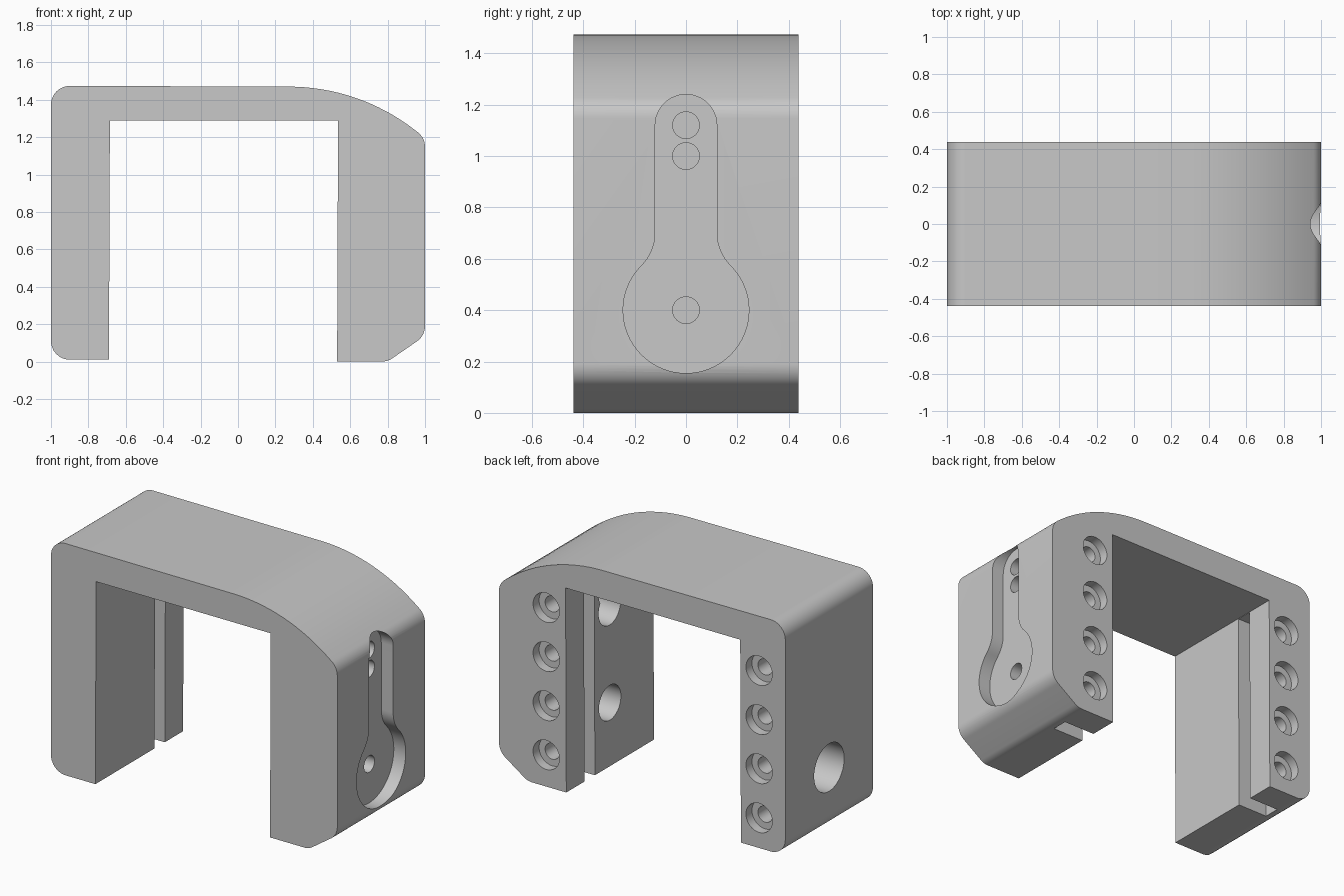
import bpy, bmesh
from math import radians, sin, cos, tan
from mathutils import Vector

cube = bpy.data.objects.get("Cube")
if cube:
    bpy.data.objects.remove(cube, do_unlink=True)

COLOUR = (0.578, 0.578, 0.578, 1)
grey = bpy.data.materials.new("plain_grey")
grey.use_nodes = True
grey.diffuse_color = COLOUR
grey.node_tree.nodes["Principled BSDF"].inputs["Base Color"].default_value = COLOUR


def arc(cx, cz, r, start, end, n):
    angles = [radians(start + (end - start) * i / n) for i in range(n + 1)]
    return [(cx + r * cos(a), cz + r * sin(a)) for a in angles]


def circle(cx, cz, r, n=40):
    return arc(cx, cz, r, 0, 360, n)[:-1]


def rounded(corners, n=8):
    """Polygon outline from (x, z, radius) corners."""
    out = []
    for i, (x, z, r) in enumerate(corners):
        p = Vector((x, z))
        if r == 0:
            out.append((x, z))
            continue
        u = (Vector(corners[i - 1][:2]) - p).normalized()
        v = (Vector(corners[(i + 1) % len(corners)][:2]) - p).normalized()
        half = u.angle(v) / 2
        centre = p + (u + v).normalized() * (r / sin(half))
        first = p + u * (r / tan(half)) - centre
        last = p + v * (r / tan(half)) - centre
        for k in range(n + 1):
            spoke = first.lerp(last, k / n).normalized()
            out.append(tuple(centre + spoke * r))
    return out


def prism(name, outline, axis, low, high):
    """Extrude an outline along x (outline is y, z) or y (outline is x, z)."""
    bm = bmesh.new()
    verts = [bm.verts.new((low, a, b) if axis == "x" else (a, low, b)) for a, b in outline]
    face = bm.faces.new(verts)
    ext = bmesh.ops.extrude_face_region(bm, geom=[face], use_keep_orig=True)
    moved = [g for g in ext["geom"] if isinstance(g, bmesh.types.BMVert)]
    step = Vector((high - low, 0, 0)) if axis == "x" else Vector((0, high - low, 0))
    bmesh.ops.translate(bm, verts=moved, vec=step)
    bmesh.ops.recalc_face_normals(bm, faces=bm.faces)
    mesh = bpy.data.meshes.new(name)
    bm.to_mesh(mesh)
    bm.free()
    mesh.materials.append(grey)
    obj = bpy.data.objects.new(name, mesh)
    bpy.context.collection.objects.link(obj)
    return obj


# Arch body: two legs and a bridge with a curved shoulder
DEPTH = 0.4375
shoulder = [(x, z, 0) for x, z in arc(0.27, 0.37, 1.1, 52.5, 90, 16)]
body = prism("bracket_body", rounded([
    (-1, 0.01, 0.1), (-0.69, 0.01, 0), (-0.685, 1.29, 0), (0.535, 1.29, 0),
    (0.53, 0, 0), (0.8, 0, 0.1), (1, 0.138, 0.1), (1, 1.197, 0.1),
    *shoulder, (-1, 1.474, 0.1)]), "y", -DEPTH, DEPTH)

cutters = []


def cut(name, outline, axis, low, high):
    obj = prism(name, outline, axis, low, high)
    obj.hide_render = True
    cutters.append(obj)


# Vertical slots in the inner leg faces
for low, high in ((-0.9, -0.6), (0.45, 0.75)):
    cut("slot_cutter", [(0.152, -0.1), (0.255, -0.1), (0.255, 1.288), (0.152, 1.288)],
        "x", low, high)

# Counterbored screw holes in the back, ending in the slots
for x in (-0.817, 0.67):
    for i in range(4):
        z = 0.2 + 0.31 * i
        cut("screw_head_cutter", circle(x, z, 0.092), "y", DEPTH - 0.06, 0.6)
        cut("screw_bore_cutter", circle(x, z, 0.05), "y", 0.2, 0.55)

# Keyhole-shaped recess on the left side
half = (arc(0, 0.4, 0.245, -90, 45.2, 24)
        + arc(0.298, 0.7, 0.178, 225.2, 180, 8)
        + arc(0, 1.12, 0.12, 0, 90, 12))
mirrored = [(-y, z) for y, z in reversed(half[1:-1])]
cut("keyhole_cutter", half + mirrored, "x", 0.917, 1.2)

# Through holes of the recess, widened from the inside
for z in (0.4, 1.0, 1.12):
    cut("pin_hole_cutter", circle(0, z, 0.052), "x", 0.7, 1.1)
    cut("pin_head_cutter", circle(0, z, 0.11), "x", 0.45, 0.78)

# Large blind hole on the right side
cut("blind_hole_cutter", circle(0, 0.4, 0.15, 48), "x", -1.2, -0.75)

# Carve and shade the body
bpy.ops.object.select_all(action="DESELECT")
bpy.context.view_layer.objects.active = body
body.select_set(True)
for c in cutters:
    mod = body.modifiers.new(c.name, "BOOLEAN")
    mod.operation = "DIFFERENCE"
    mod.solver = "EXACT"
    mod.object = c
    bpy.ops.object.modifier_apply(modifier=mod.name)
for c in cutters:
    bpy.data.objects.remove(c, do_unlink=True)
bpy.ops.object.shade_smooth_by_angle(angle=radians(30))
